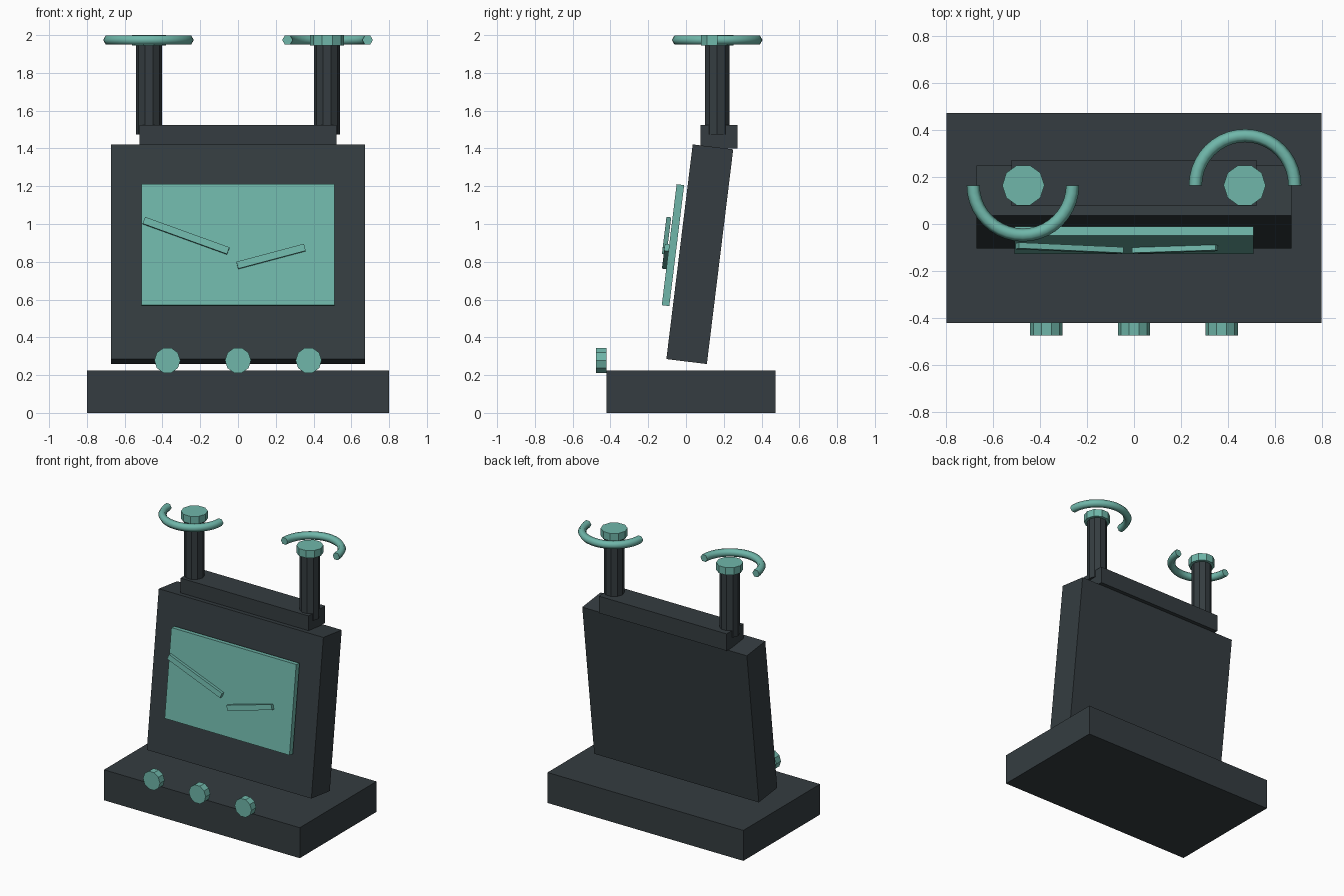
import bpy, bmesh
from math import radians, pi, sin, cos
from mathutils import Matrix, Vector

if "Cube" in bpy.data.objects:
    bpy.data.objects.remove(bpy.data.objects["Cube"])


def material(name, rgb):
    m = bpy.data.materials.new(name)
    m.diffuse_color = (*rgb, 1)
    m.use_nodes = True
    m.node_tree.nodes["Principled BSDF"].inputs["Base Color"].default_value = m.diffuse_color
    return m


DARK = material("dark_casing", (0.035, 0.046, 0.052))
TEAL = material("teal_trim", (0.16, 0.47, 0.40))
TILT = Matrix.Rotation(radians(-7), 4, 'X')


def finish(name, bm, mat, matrix=Matrix(), smooth=False):
    bmesh.ops.recalc_face_normals(bm, faces=bm.faces)
    me = bpy.data.meshes.new(name)
    bm.to_mesh(me)
    bm.free()
    me.materials.append(mat)
    ob = bpy.data.objects.new(name, me)
    bpy.context.collection.objects.link(ob)
    ob.matrix_world = matrix
    if smooth:
        bpy.ops.object.select_all(action='DESELECT')
        ob.select_set(True)
        bpy.context.view_layer.objects.active = ob
        bpy.ops.object.shade_smooth_by_angle(angle=radians(65))
    return ob


def box(name, centre, size, mat, rot=Matrix()):
    bm = bmesh.new()
    bmesh.ops.create_cube(bm, size=1)
    bmesh.ops.scale(bm, vec=size, verts=bm.verts)
    return finish(name, bm, mat, Matrix.Translation(centre) @ rot)


def prism(name, centre, radius, depth, mat, rot=Matrix()):
    # ten-sided cylinder with a corner on the x axis
    bm = bmesh.new()
    bmesh.ops.create_cone(bm, cap_ends=True, segments=10, radius1=radius, radius2=radius,
                          depth=depth, matrix=Matrix.Rotation(pi / 2, 4, 'Z'))
    return finish(name, bm, mat, Matrix.Translation(centre) @ rot)


def half_ring(name, centre, start, major=0.212, minor=0.028, steps=20, sides=6):
    # half torus sweeping 180 degrees from the start angle, with closed ends
    bm = bmesh.new()
    loops = []
    for i in range(steps + 1):
        a = start + pi * i / steps
        loop = []
        for j in range(sides):
            t = 2 * pi * j / sides
            r = major + minor * cos(t)
            loop.append(bm.verts.new((r * cos(a), r * sin(a), minor * sin(t))))
        loops.append(loop)
    for p, q in zip(loops, loops[1:]):
        for j in range(sides):
            k = (j + 1) % sides
            bm.faces.new((p[j], p[k], q[k], q[j]))
    bm.faces.new(loops[0])
    bm.faces.new(loops[-1])
    return finish(name, bm, TEAL, Matrix.Translation(centre), smooth=True)


# base slab and leaning casing
box("base", (0, 0.026, 0.1125), (1.6, 0.895, 0.225), DARK)
box("casing", (0, 0.073, 0.84), (1.345, 0.216, 1.145), DARK, TILT)

# screen panel with two pointer bars lying in its plane
box("screen", (0, -0.069, 0.888), (1.02, 0.04, 0.645), TEAL, TILT)
for side, x, y, z, length, angle in (("left", -0.275, -0.103, 0.938, 0.475, 20),
                                     ("right", 0.175, -0.107, 0.828, 0.37, -15)):
    box(side + "_pointer", (x, y, z), (length, 0.025, 0.038), TEAL,
        TILT @ Matrix.Rotation(radians(angle), 4, 'Y'))

# control knobs on the front of the base
for i in (-1, 0, 1):
    prism(f"knob_{i + 2}", (0.374 * i, -0.448, 0.278), 0.069, 0.055, TEAL,
          Matrix.Rotation(pi / 2, 4, 'X'))

# top rail carrying two posts with caps and half rings
box("top_rail", (0, 0.174, 1.4625), (1.045, 0.196, 0.125), DARK)
for side, s in (("left", -1), ("right", 1)):
    prism(side + "_post", (0.472 * s, 0.165, 1.711), 0.069, 0.475, DARK)
    prism(side + "_cap", (0.472 * s, 0.165, 1.9725), 0.09, 0.055, TEAL)
    half_ring(side + "_ring", (0.474 * s, 0.165, 1.974), pi if s < 0 else 0)
